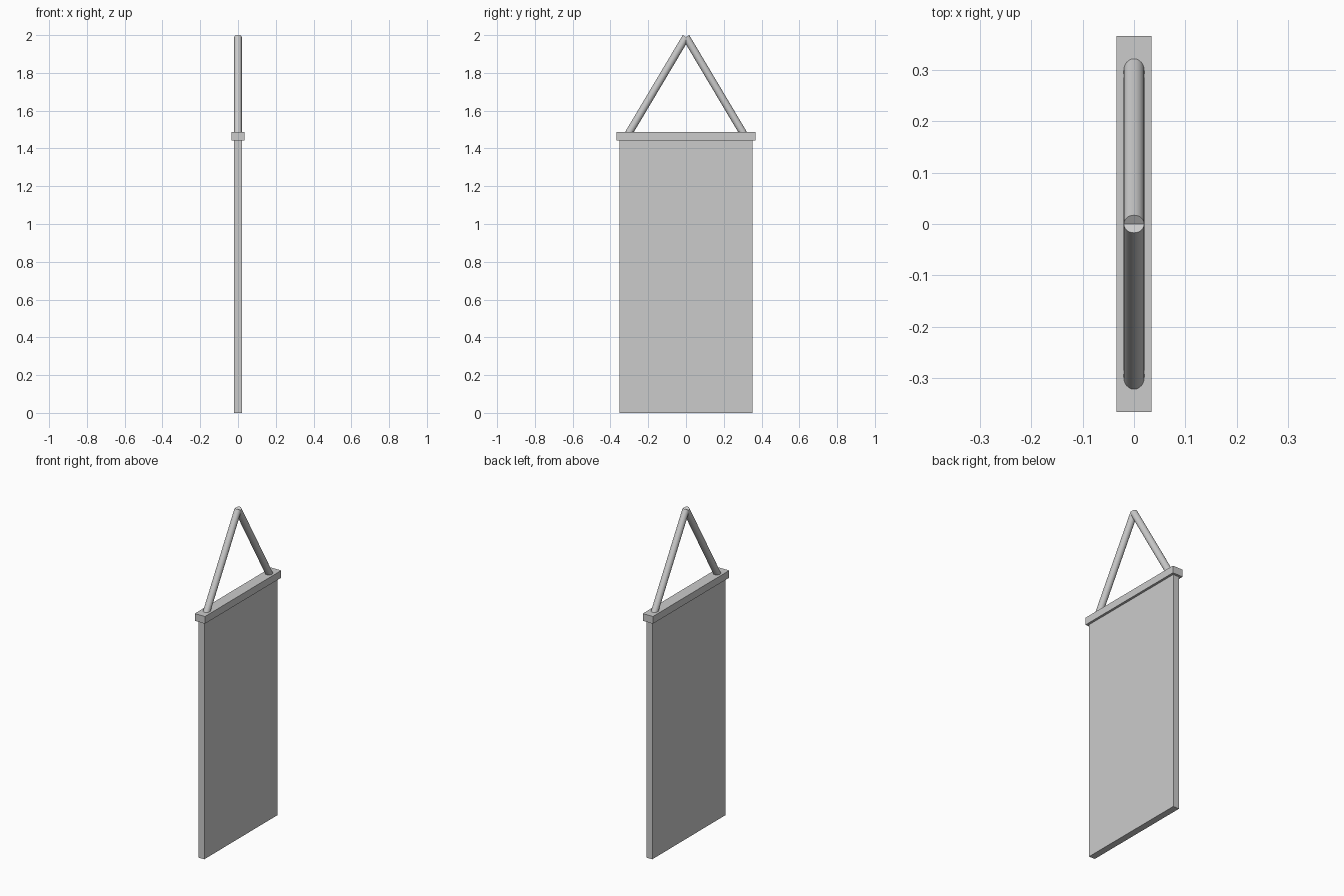
import bpy
from mathutils import Vector

if "Cube" in bpy.data.objects:
    bpy.data.objects.remove(bpy.data.objects["Cube"])


def box(name, size, z0):
    bpy.ops.mesh.primitive_cube_add(size=1, location=(0, 0, z0 + size[2] / 2))
    ob = bpy.context.object
    ob.name = name
    ob.scale = size
    bpy.ops.object.transform_apply(location=False, rotation=False, scale=True)
    return ob


def rod(name, start, end, radius):
    a, b = Vector(start), Vector(end)
    bpy.ops.mesh.primitive_cylinder_add(vertices=32, radius=radius,
                                        depth=(b - a).length, location=(a + b) / 2)
    ob = bpy.context.object
    ob.name = name
    ob.rotation_euler = (b - a).to_track_quat('Z', 'Y').to_euler()
    bpy.ops.object.shade_smooth_by_angle()
    return ob


# Hanging panel and the wider rail that holds it
box("banner_panel", (0.04, 0.706, 1.445), 0)
box("top_rail", (0.068, 0.734, 0.044), 1.443)

# Two sloping hanger rods meeting at the apex
for side, label in ((1, "back"), (-1, "front")):
    rod("hanger_rod_" + label, (0, side * 0.311, 1.467), (0, 0, 1.99), 0.02)
